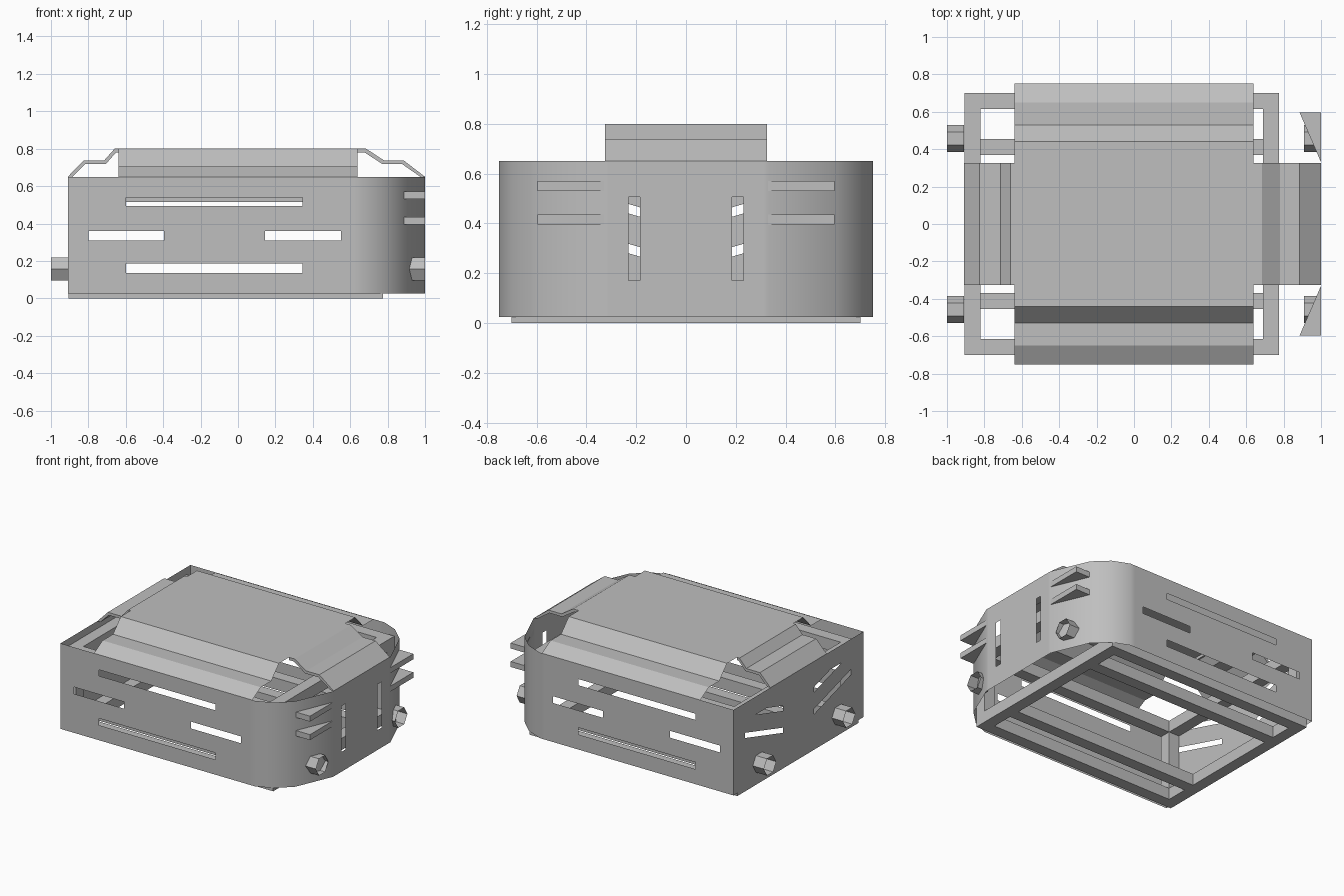
import bpy, bmesh, math
from mathutils import Vector

cube = bpy.data.objects.get("Cube")
if cube:
    bpy.data.objects.remove(cube)

grey = bpy.data.materials.new("plain grey")
grey.use_nodes = True
grey.diffuse_color = (0.52, 0.52, 0.52, 1)
grey.node_tree.nodes["Principled BSDF"].inputs["Base Color"].default_value = (0.52, 0.52, 0.52, 1)


def finish(bm, name, smooth=False):
    bmesh.ops.remove_doubles(bm, verts=bm.verts, dist=0.0005)
    mesh = bpy.data.meshes.new(name)
    bm.to_mesh(mesh)
    bm.free()
    ob = bpy.data.objects.new(name, mesh)
    bpy.context.collection.objects.link(ob)
    mesh.materials.append(grey)
    if smooth:
        bpy.ops.object.select_all(action='DESELECT')
        ob.select_set(True)
        bpy.context.view_layer.objects.active = ob
        bpy.ops.object.shade_smooth_by_angle(angle=math.radians(30))
    return ob


def panel(bm, outline, holes, place):
    """Fill a flat outline with holes cut in it; place maps (u, z) to 3D."""
    edges = []
    for loop in [outline] + holes:
        vs = [bm.verts.new(place(u, z)) for u, z in loop]
        edges += [bm.edges.new((vs[i - 1], vs[i])) for i in range(len(vs))]
    bmesh.ops.triangle_fill(bm, edges=edges, use_beauty=True)


def rect(u0, u1, z0, z1):
    return [(u0, z0), (u1, z0), (u1, z1), (u0, z1)]


def prism(bm, points, offset):
    """Solid made by sweeping a polygon along an offset."""
    face = bm.faces.new([bm.verts.new(p) for p in points])
    out = bmesh.ops.extrude_face_region(bm, geom=[face])
    moved = [g for g in out["geom"] if isinstance(g, bmesh.types.BMVert)]
    bmesh.ops.translate(bm, verts=moved, vec=offset)
    bmesh.ops.recalc_face_normals(bm, faces=bm.faces)


def box(bm, x0, x1, y0, y1, z0, z1):
    prism(bm, [(x0, y0, z0), (x1, y0, z0), (x1, y1, z0), (x0, y1, z0)], (0, 0, z1 - z0))


# Wall shell: slotted flat panels joined by rounded corners
LOW, HIGH, BACK, SIDE = 0.025, 0.65, -0.91, 0.75
bm = bmesh.new()
side_slots = [rect(-0.6, 0.345, 0.495, 0.54), rect(-0.8, -0.395, 0.31, 0.36),
              rect(0.145, 0.55, 0.31, 0.36), rect(-0.6, 0.345, 0.135, 0.185)]
back_slots, end_slots = [], []
for s in (-1, 1):
    end_slots.append(rect(s * 0.185, s * 0.23, 0.17, 0.505))
    for z in (0.425, 0.265):
        back_slots.append([(s * 0.18, z), (s * 0.62, z + 0.13),
                           (s * 0.62, z + 0.168), (s * 0.18, z + 0.038)])
    panel(bm, rect(BACK, 0.62, LOW, HIGH), side_slots, lambda u, z: (u, s * SIDE, z))
    corner = [(0.62, SIDE), (0.66, SIDE), (0.78, 0.7), (0.885, 0.6), (1, 0.33), (1, 0.31)]
    for (xa, ya), (xb, yb) in zip(corner, corner[1:]):
        bm.faces.new([bm.verts.new(p) for p in (
            (xa, s * ya, LOW), (xb, s * yb, LOW), (xb, s * yb, HIGH), (xa, s * ya, HIGH))])
panel(bm, rect(-SIDE, SIDE, LOW, HIGH), back_slots, lambda u, z: (BACK, u, z))
panel(bm, rect(-0.31, 0.31, LOW, HIGH), end_slots, lambda u, z: (1, u, z))
for f in bm.faces:
    f.normal_update()
    c = f.calc_center_median()
    n = f.normal
    outward = n.x * (1 if c.x > 0 else -1) if abs(n.x) > abs(n.y) else n.y * (1 if c.y > 0 else -1)
    if outward < 0:
        f.normal_flip()
finish(bm, "wall_shell", True)

# Roof: folded sheet running side to side
bm = bmesh.new()
half = [(0.75, 0.65), (0.65, 0.705), (0.53, 0.705), (0.44, 0.8)]
profile = [(-y, z) for y, z in half] + half[::-1]
for (ya, za), (yb, zb) in zip(profile, profile[1:]):
    bm.faces.new([bm.verts.new(p) for p in (
        (-0.64, ya, za), (0.64, ya, za), (0.64, yb, zb), (-0.64, yb, zb))])
finish(bm, "roof_sheet")

# Roof ends: thick folded strips stepping down to each end wall
steps = {"back_roof_strip": [(-0.91, 0.65), (-0.825, 0.738), (-0.715, 0.738), (-0.66, 0.8), (-0.64, 0.8)],
         "front_roof_strip": [(1.0, 0.65), (0.885, 0.738), (0.78, 0.738), (0.685, 0.8), (0.64, 0.8)]}
for name, top in steps.items():
    s = 1 if top[0][0] > 0 else -1
    under = [(x - s * 0.025 if z < 0.7 else x - s * 0.008, max(z - 0.02, 0.65)) for x, z in top[:-1]]
    under.append((top[-1][0], 0.78))
    bm = bmesh.new()
    prism(bm, [(x, -0.325, z) for x, z in top + under[::-1]], (0, 0.65, 0))
    finish(bm, name)

# Inner tube frame: lower and upper rings, corner posts, long floor rails
bm = bmesh.new()
X0, X1, Y, T, TOP = -0.905, 0.775, 0.7, 0.085, 0.6
for z in (0, TOP - T):
    for s in (-1, 1):
        box(bm, X0, X1, *sorted((s * Y, s * (Y - T))), z, z + T)
    for x in (X0, X1 - T):
        box(bm, x, x + T, T - Y, Y - T, z, z + T)
for s in (-1, 1):
    for x in (X0, X1 - T):
        box(bm, x, x + T, *sorted((s * Y, s * (Y - T))), T, TOP - T)
    box(bm, X0 + T, X1 - T, *sorted((s * 0.37, s * 0.455)), 0, T)
finish(bm, "tube_frame")

# Wedge fins on the rounded corners
for s, label in ((-1, "right"), (1, "left")):
    for z, level in ((0.395, "lower"), (0.53, "upper")):
        bm = bmesh.new()
        prism(bm, [(0.885, s * 0.597, z), (1, s * 0.597, z), (1, s * 0.33, z)], (0, 0, 0.04))
        finish(bm, f"{level}_{label}_fin")

# Open hexagonal tubes at both ends
for s, label in ((-1, "right"), (1, "left")):
    for xa, xb, end in ((-1, -0.91, "back"), (0.91, 1, "front")):
        bm = bmesh.new()
        ring = [(s * 0.457 + 0.071 * math.cos(k * math.pi / 3),
                 0.157 + 0.071 * math.sin(k * math.pi / 3)) for k in range(6)]
        for k in range(6):
            (ya, za), (yb, zb) = ring[k - 1], ring[k]
            bm.faces.new([bm.verts.new(p) for p in (
                (xa, ya, za), (xa, yb, zb), (xb, yb, zb), (xb, ya, za))][::-1])
        finish(bm, f"{end}_{label}_hex_tube")
